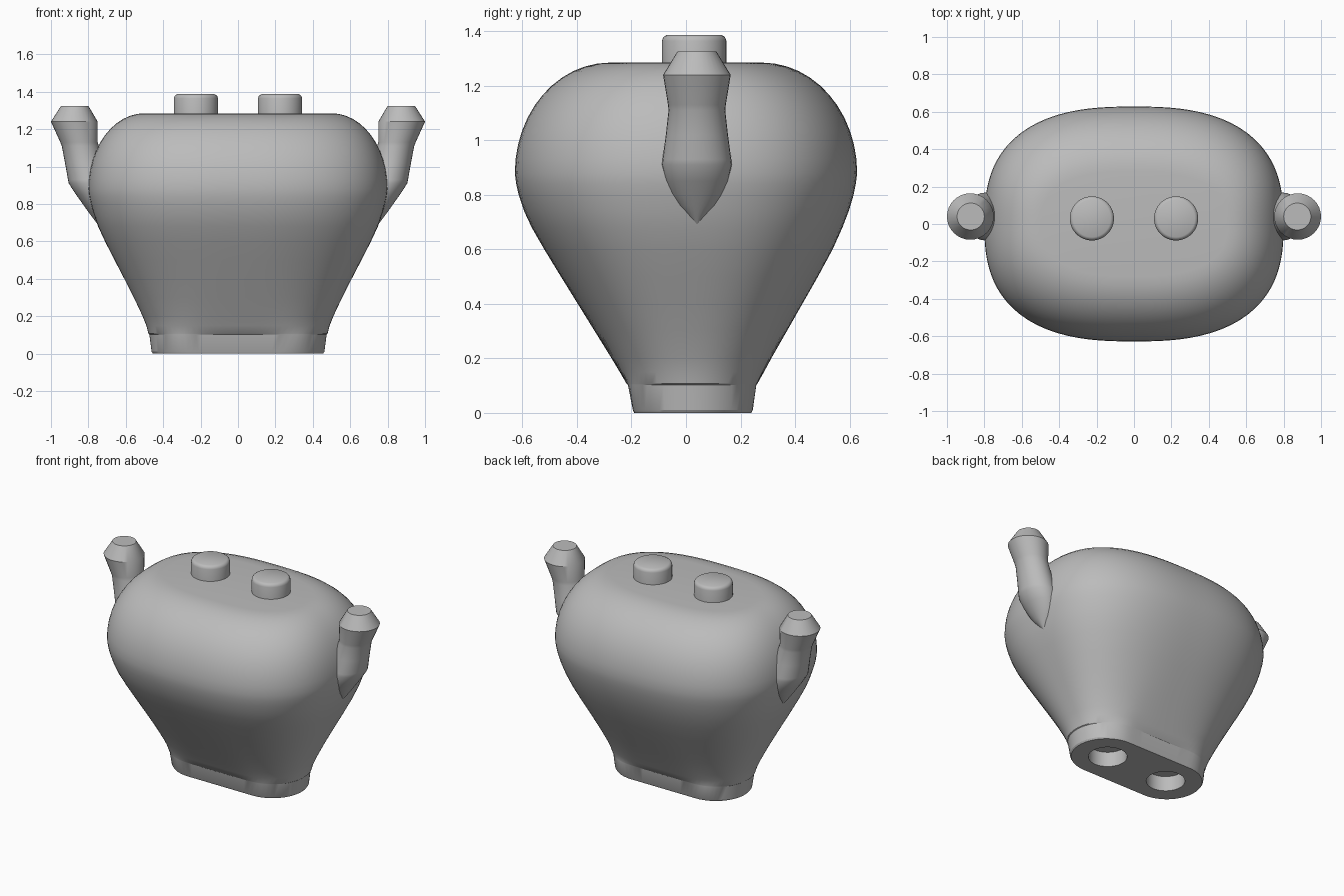
import bpy, bmesh, math

if "Cube" in bpy.data.objects:
    bpy.data.objects.remove(bpy.data.objects["Cube"])

grey = bpy.data.materials.new("plain grey")
grey.diffuse_color = (0.5, 0.5, 0.5, 1)
grey.use_nodes = True
grey.node_tree.nodes["Principled BSDF"].inputs["Base Color"].default_value = grey.diffuse_color


def loft(name, rings):
    """Skin a stack of closed rings and cap both ends."""
    bm = bmesh.new()
    rows = [[bm.verts.new(p) for p in ring] for ring in rings]
    n = len(rows[0])
    for a, b in zip(rows, rows[1:]):
        for i in range(n):
            j = (i + 1) % n
            bm.faces.new((a[i], a[j], b[j], b[i]))
    bm.faces.new(rows[0][::-1])
    bm.faces.new(rows[-1])
    bmesh.ops.recalc_face_normals(bm, faces=bm.faces)
    me = bpy.data.meshes.new(name)
    bm.to_mesh(me)
    bm.free()
    ob = bpy.data.objects.new(name, me)
    bpy.context.collection.objects.link(ob)
    me.materials.append(grey)
    return ob


def smooth(ob, angle=30):
    bpy.ops.object.select_all(action='DESELECT')
    ob.select_set(True)
    bpy.context.view_layer.objects.active = ob
    bpy.ops.object.shade_smooth_by_angle(angle=math.radians(angle))


def oval(z, hx, hy, cx=0, cy=0, n=32):
    return [(cx + hx * math.cos(2 * math.pi * i / n),
             cy + hy * math.sin(2 * math.pi * i / n), z) for i in range(n)]


def body_ring(z, hx, y0, y1, round_base, n=96):
    """Blend between a stadium (1) and a soft rounded rectangle (0)."""
    hy, cy, a = (y1 - y0) / 2, (y1 + y0) / 2, hx - (y1 - y0) / 2
    pts = []
    for i in range(n):
        t = 2 * math.pi * i / n
        u = math.atan2(0.7 * math.sin(t), math.cos(t))
        c, s = abs(math.cos(u)), abs(math.sin(u))
        soft = ((c / hx) ** 2.6 + (s / hy) ** 2.6) ** (-1 / 2.6)
        if hy * c <= a * s:
            stad = hy / s
        else:
            stad = a * c + math.sqrt(max(hy * hy - a * a * s * s, 0))
        r = stad * round_base + soft * (1 - round_base)
        pts.append((r * math.cos(u), cy + r * math.sin(u), z))
    return pts


# Body: narrow foot, flared sides, domed shoulder, flat top
rows = [(0, .455, -.190, .240, 1), (.01, .462, -.195, .245, 1),
        (.103, .474, -.213, .258, 1), (.107, .479, -.218, .262, .8),
        (.15, .490, -.243, .286, .6), (.2, .510, -.273, .313, .4),
        (.3, .557, -.335, .370, .2), (.4, .608, -.397, .427, .1),
        (.5, .660, -.459, .484, 0), (.6, .711, -.520, .538, 0),
        (.68, .748, -.566, .574, 0), (.74, .769, -.594, .597, 0),
        (.8, .786, -.614, .615, 0), (.84, .795, -.623, .623, 0)]
for k in range(13):
    t = k / 12 * math.pi / 2
    c, s = math.cos(t), math.sin(t)
    rows.append((.88 + .405 * s, .5 + .3 * c, -.28 - .348 * c, .28 + .348 * c, 0))
body = loft("body", [body_ring(*r) for r in rows])

# Two round sockets in the underside
for x in (-.23, .23):
    cutter = loft("socket_cutter", [oval(z, .118, .118, x, .025, 48) for z in (-.1, .1)])
    cutter.hide_render = True
    mod = body.modifiers.new("socket", 'BOOLEAN')
    mod.operation, mod.solver, mod.object = 'DIFFERENCE', 'EXACT', cutter
    bpy.context.view_layer.objects.active = body
    bpy.ops.object.modifier_apply(modifier=mod.name)
    bpy.data.objects.remove(cutter)
smooth(body, 25)

# Studs on the top
for side, x in (("left", -.225), ("right", .225)):
    prof = [(1.25, .118), (1.365, .118), (1.375, .115), (1.382, .109), (1.387, .100)]
    smooth(loft(side + "_stud", [oval(z, r, r, x, .03, 48) for z, r in prof]), 35)

# Side arms: z, centre x, half width x, half width y
arm = [(.69, .705, .045, .012), (.72, .722, .050, .040), (.76, .740, .062, .073),
       (.80, .755, .075, .095), (.85, .774, .092, .114), (.91, .795, .110, .128),
       (.93, .800, .109, .126), (1.02, .821, .104, .114), (1.11, .843, .099, .104),
       (1.13, .850, .100, .106), (1.24, .875, .125, .124), (1.325, .873, .073, .072)]
for side, s in (("left", -1), ("right", 1)):
    smooth(loft(side + "_arm", [oval(z, rx, ry, s * cx, .04, 32) for z, cx, rx, ry in arm]), 32)
